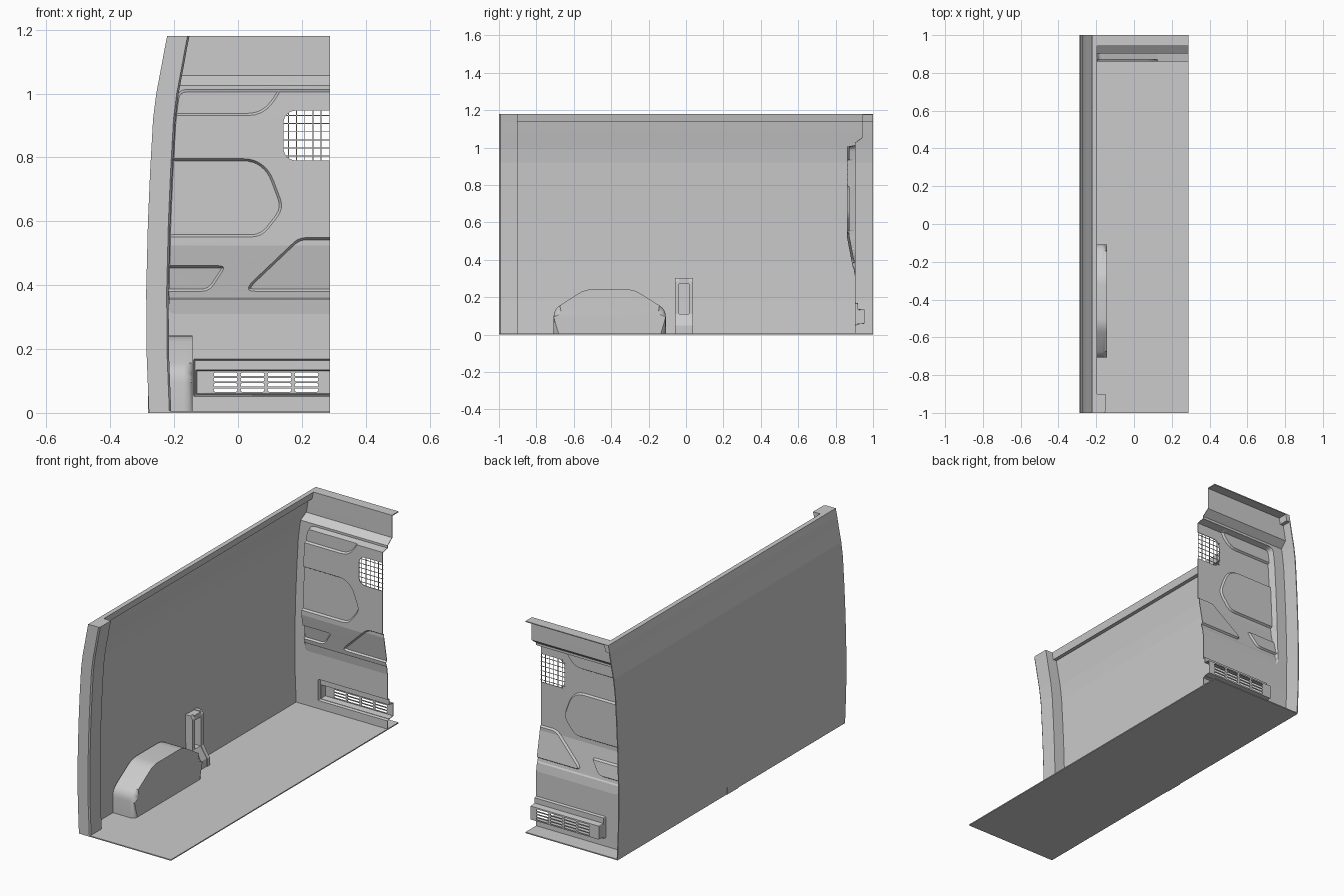
import bpy, bmesh, math
from mathutils import Vector, geometry

if "Cube" in bpy.data.objects:
    bpy.data.objects.remove(bpy.data.objects["Cube"])

R = 0.2875  # open right side
# Outer side wall curve: (z, x)
CURVE = [(0, -.279), (.18, -.286), (.38, -.2875), (.6, -.282), (.76, -.275),
         (.92, -.266), (1.0, -.256), (1.09, -.239), (1.14, -.230), (1.18, -.222)]


def lerp(table, t):
    for (a, u), (b, v) in zip(table, table[1:]):
        if t <= b:
            return u + (v - u) * max(0, (t - a) / (b - a))
    return table[-1][1]


def finish(name, bm):
    bmesh.ops.recalc_face_normals(bm, faces=bm.faces)
    me = bpy.data.meshes.new(name)
    bm.to_mesh(me)
    bm.free()
    ob = bpy.data.objects.new(name, me)
    bpy.context.collection.objects.link(ob)
    return ob


def loft(bm, rings):
    """Skin a list of rings and close both ends."""
    vs = [[bm.verts.new(p) for p in ring] for ring in rings]
    n = len(vs[0])
    for a, b in zip(vs, vs[1:]):
        for i in range(n):
            bm.faces.new((a[i], a[(i + 1) % n], b[(i + 1) % n], b[i]))
    bm.faces.new(vs[0])
    return bm.faces.new(vs[-1])


def box(bm, x0, x1, y0, y1, z0, z1):
    loft(bm, [[(x0, y0, z), (x1, y0, z), (x1, y1, z), (x0, y1, z)] for z in (z0, z1)])


def wall_part(name, section, zs):
    """Sweep a section (distance from outer wall, y) up the wall curve."""
    bm = bmesh.new()
    loft(bm, [[(lerp(CURVE, z) + dx, y, z) for dx, y in section] for z in zs])
    return finish(name, bm)


def rounded(pts, r, n=4):
    out = []
    for i, p in enumerate(pts):
        p, a, b = Vector(p), Vector(pts[i - 1]), Vector(pts[(i + 1) % len(pts)])
        s = p + (a - p).normalized() * min(r, (a - p).length * .45)
        e = p + (b - p).normalized() * min(r, (b - p).length * .45)
        out += [s * (1 - t) ** 2 + p * 2 * t * (1 - t) + e * t * t
                for t in (k / n for k in range(n + 1))]
    return out


def inset(loop, w):
    """Offset a counter-clockwise loop inwards."""
    out = []
    for i, p in enumerate(loop):
        d1 = (p - loop[i - 1]).normalized()
        d2 = (loop[(i + 1) % len(loop)] - p).normalized()
        n1, n2 = Vector((-d1.y, d1.x)), Vector((-d2.y, d2.x))
        out.append(p + (n1 + n2) * (w / (1 + n1.dot(n2))))
    return out


def inside(p, loop):
    hit = False
    for i, b in enumerate(loop):
        a = loop[i - 1]
        if (a.y > p.y) != (b.y > p.y) and p.x < (b.x - a.x) * (p.y - a.y) / (b.y - a.y) + a.x:
            hit = not hit
    return hit


def ramp(p, loop, w):
    """0 outside the loop, rising to 1 at distance w inside it."""
    if not inside(p, loop):
        return 0
    d = 9
    for i, b in enumerate(loop):
        a = loop[i - 1]
        t = min(1, max(0, (p - a).dot(b - a) / (b - a).length_squared))
        d = min(d, (p - a - (b - a) * t).length)
    return min(1, d / w)


# Side wall, rear pillar, top rail
ZS = [z for z, _ in CURVE]
wall_part("side_wall", [(0, -1), (.005, -1), (.005, 1), (0, 1)], ZS)
wall_part("rear_pillar", [(0, -1), (.064, -1), (.07, -.992), (.07, -.9), (0, -.9)], ZS)
wall_part("top_rail", [(0, -.9), (.026, -.9), (.026, 1), (0, 1)], [1.14, 1.18])

# Floor and bulkhead top flange
bm = bmesh.new()
box(bm, -.279, R, -1, 1, 0, .006)
finish("floor", bm)
bm = bmesh.new()
box(bm, -.222, R, .943, 1, 1.175, 1.18)
finish("bulkhead_flange", bm)

# Wheel arch with rounded inner rim
prof = rounded([(-.708, 0), (-.708, .135), (-.54, .242), (-.28, .242), (-.108, .135), (-.108, 0)], .04)
prof = [p for p in prof if p.y > .05]
prof = [Vector((-.708, 0))] + prof + [Vector((-.108, 0))]
bm = bmesh.new()
cap = loft(bm, [[(x, p.x, p.y) for p in prof] for x in (-.275, -.142)])
rim = [e for e in cap.edges if any(v.co.z > .01 for v in e.verts)]
bmesh.ops.bevel(bm, geom=rim, offset=.028, segments=5, profile=.5, affect='EDGES')
arch = finish("wheel_arch", bm)
bpy.context.view_layer.objects.active = arch
arch.select_set(True)
bpy.ops.object.shade_smooth_by_angle(angle=math.radians(35))

# Wall bracket: two cheeks, top bar, foot
side = [(-.282, 0), (-.2, 0), (-.2, .05), (-.238, .11), (-.238, .285), (-.25, .303), (-.282, .303)]
bm = bmesh.new()
for y0, y1 in ((-.06, -.038), (.016, .038)):
    loft(bm, [[(x, y, z) for x, z in side] for y in (y0, y1)])
box(bm, -.282, -.24, -.038, .016, .272, .30)
loft(bm, [[(x, y, z) for x, z in ((-.282, 0), (-.204, 0), (-.204, .05), (-.242, .11), (-.282, .11))]
          for y in (-.038, .016)])
finish("wall_bracket", bm)

# Bulkhead: pressed sheet described by outlines in (x, z)
BASE = [(0, .905), (1.025, .905), (1.055, .945), (1.18, .945)]
BULGE = [(0, 0), (.31, 0), (.355, .007), (.362, .012), (.525, .043), (1.2, .043)]
domain = [Vector((R, 0)), Vector((R, 1.18))] + [Vector((x + .003, z)) for z, x in reversed(CURVE)]
left = [(lerp(CURVE, z) + .065, z) for z in (1.012, .92, .76, .6, .38, .31)]
panel = rounded([(.4, .31), (.4, 1.012)] + left, .03)
recesses = [rounded(p, r) for p, r in (
    ([(-.3, .93), (.08, .93), (.145, 1.02), (.145, 1.1), (-.3, 1.1)], .05),
    ([(-.3, .55), (.075, .55), (.145, .64), (.10, .76), (.05, .797), (-.3, .797)], .035),
    ([(-.3, .38), (-.09, .38), (-.035, .462), (-.3, .462)], .025),
    ([(.032, .38), (.4, .38), (.4, .55), (.19, .55), (.032, .40)], .025))]
pocket = rounded([(-.14, .05), (.4, .05), (.4, .17), (-.14, .17)], .006, 2)
duct = rounded([(-.134, .056), (.4, .056), (.4, .136), (-.134, .136)], .006, 2)
holes = [rounded([(.142, .79), (.4, .79), (.4, .947), (.142, .947)], .045, 6)]
for i in range(4):
    for j in range(4):
        x, z = -.076 + i * .0845, .066 + j * .0163
        holes.append(rounded([(x, z), (x + .074, z), (x + .074, z + .011), (x, z + .011)], .005, 2))


def depth(p):
    m = ramp(p, panel, .008)
    bulge = lerp(BULGE, p.y)
    press = max(ramp(p, r, .007) for r in recesses) * min(.011, bulge)
    return lerp(BASE, p.y) - m * (bulge - press) + .014 * ramp(p, pocket, .004) + .034 * ramp(p, duct, .004)


pts, edges = [], []
loops = [domain, panel, inset(panel, .008), pocket, inset(pocket, .004), duct, inset(duct, .004)] + holes
for r in recesses:
    loops += [r, inset(r, .007)]
for lp in loops:
    k = len(pts)
    pts += lp
    edges += [(k + i, k + (i + 1) % len(lp)) for i in range(len(lp))]
for z in (.31, .355, .362, .525, 1.025, 1.055):
    edges.append((len(pts), len(pts) + 1))
    pts += [Vector((-.3, z)), Vector((.4, z))]
vs, _, fs = geometry.delaunay_2d_cdt(pts, edges, [], 0, 1e-5)[:3]
bm = bmesh.new()
bv = [bm.verts.new((p.x, depth(p), p.y)) for p in vs]
for f in fs:
    c = sum((vs[i] for i in f), Vector((0, 0))) / len(f)
    if inside(c, domain) and not any(inside(c, h) for h in holes):
        bm.faces.new([bv[i] for i in f])
bmesh.ops.delete(bm, geom=[v for v in bm.verts if not v.link_faces], context='VERTS')
sheet = finish("bulkhead", bm)
mod = sheet.modifiers.new("thickness", 'SOLIDIFY')
mod.thickness, mod.offset = .004, 0

# Window guard wires
bm = bmesh.new()
w = .0013
for i in range(6):
    x = .158 + i * .0255
    box(bm, x - w, x + w, .862, .8645, .789, .948)
for i in range(6):
    z = .804 + i * .0255
    box(bm, .141, R, .8645, .867, z - w, z + w)
finish("window_guard", bm)
